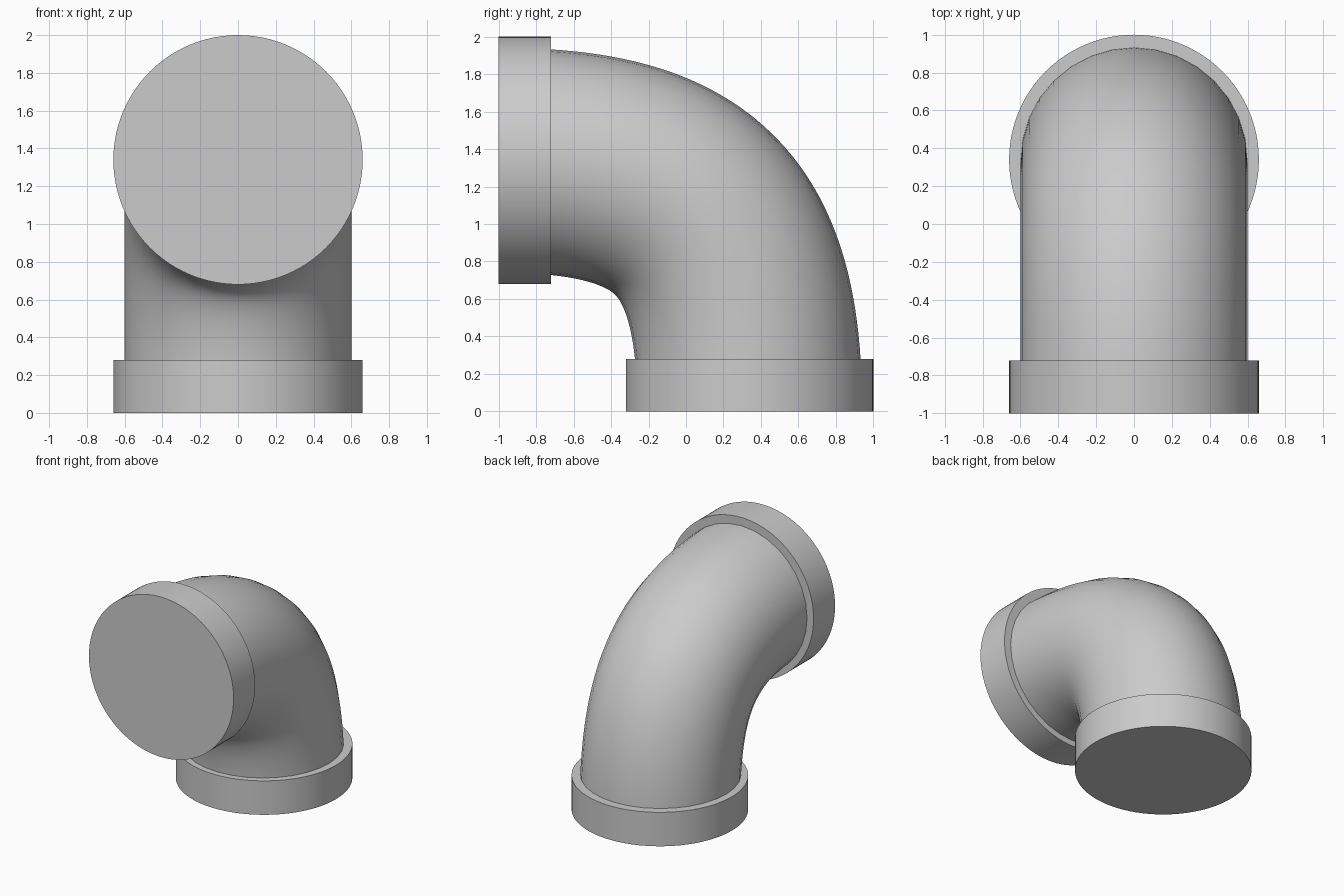
import bpy, math

if "Cube" in bpy.data.objects:
    bpy.data.objects.remove(bpy.data.objects["Cube"])

PIPE_R, COLLAR_R, COLLAR_H = 0.60, 0.66, 0.28
OFF = 1.0 - COLLAR_R  # collar centre offset


def collar(name, loc, rot):
    bpy.ops.mesh.primitive_cylinder_add(vertices=96, radius=COLLAR_R, depth=COLLAR_H,
                                        location=loc, rotation=rot)
    bpy.context.object.name = name
    bpy.ops.object.shade_smooth_by_angle(angle=math.radians(30))


# End collars, solid discs
collar("bottom_collar", (0, OFF, COLLAR_H / 2), (0, 0, 0))
collar("front_collar", (0, -1 + COLLAR_H / 2, 1 + OFF), (math.pi / 2, 0, 0))

# Curved pipe swept along a quarter bend, ends hidden inside the collars
E = 0.01
cu = bpy.data.curves.new("elbow_pipe", 'CURVE')
cu.dimensions = '3D'
cu.bevel_depth = PIPE_R
cu.bevel_resolution = 14
cu.resolution_u = 40
cu.use_fill_caps = True
sp = cu.splines.new('BEZIER')
sp.bezier_points.add(1)
a, b = sp.bezier_points
for p in (a, b):
    p.handle_left_type = p.handle_right_type = 'FREE'
a.co, a.handle_left, a.handle_right = (0, OFF, E), (0, OFF, -1), (0, OFF, 1.0)
b.co, b.handle_left, b.handle_right = (0, -1 + E, 1 + OFF), (0, 0, 1 + OFF), (0, -2, 1 + OFF)
pipe = bpy.data.objects.new("elbow_pipe", cu)
bpy.context.collection.objects.link(pipe)

# Turn the sweep into a smooth mesh
bpy.ops.object.select_all(action='DESELECT')
pipe.select_set(True)
bpy.context.view_layer.objects.active = pipe
bpy.ops.object.convert(target='MESH')
bpy.ops.object.shade_smooth_by_angle(angle=math.radians(30))
